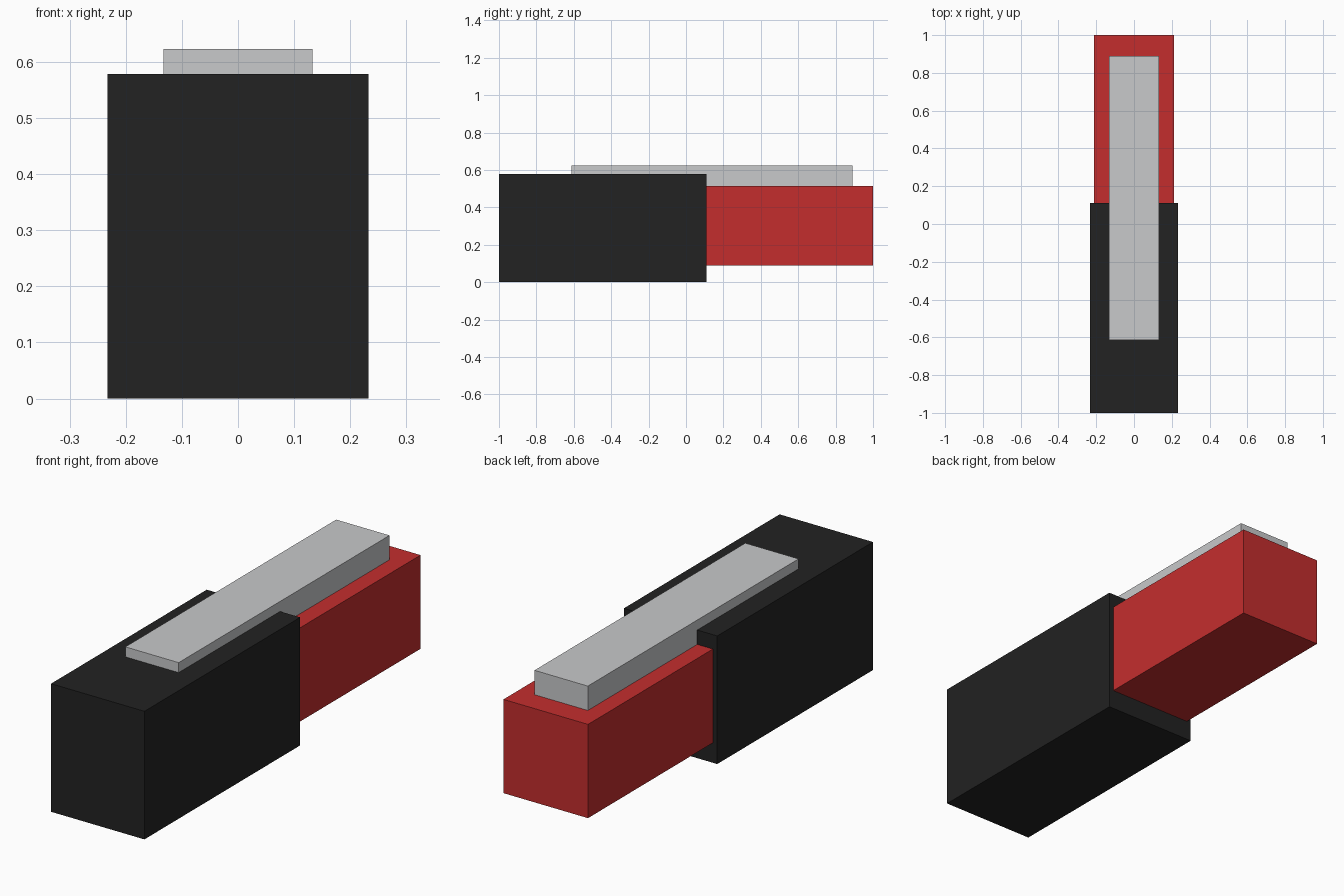
import bpy

cube = bpy.data.objects.get("Cube")
if cube:
    bpy.data.objects.remove(cube, do_unlink=True)


def make_material(name, rgb):
    mat = bpy.data.materials.new(name)
    mat.use_nodes = True
    color = (*rgb, 1.0)
    mat.diffuse_color = color
    mat.node_tree.nodes["Principled BSDF"].inputs["Base Color"].default_value = color
    return mat


def make_box(name, half_width, y_range, z_range, mat):
    """Box centred on x = 0, spanning the given y and z ranges."""
    (y0, y1), (z0, z1) = y_range, z_range
    bpy.ops.mesh.primitive_cube_add(size=1, location=(0, (y0 + y1) / 2, (z0 + z1) / 2))
    obj = bpy.context.object
    obj.name = obj.data.name = name
    obj.scale = (2 * half_width, y1 - y0, z1 - z0)
    bpy.ops.object.transform_apply(location=False, rotation=False, scale=True)
    obj.data.materials.append(mat)
    return obj


black = make_material("matte black", (0.016, 0.016, 0.016))
red = make_material("red", (0.55, 0.027, 0.027))
grey = make_material("light grey", (0.58, 0.585, 0.595))

# Large sleeve at the front
make_box("front_sleeve", 0.233, (-1.0, 0.11), (0.0, 0.578), black)
# Slimmer body sliding out of the sleeve
make_box("rear_body", 0.211, (0.0, 1.0), (0.09, 0.513), red)
# Flat rail bridging both parts on top
make_box("top_rail", 0.133, (-0.613, 0.89), (0.505, 0.623), grey)
